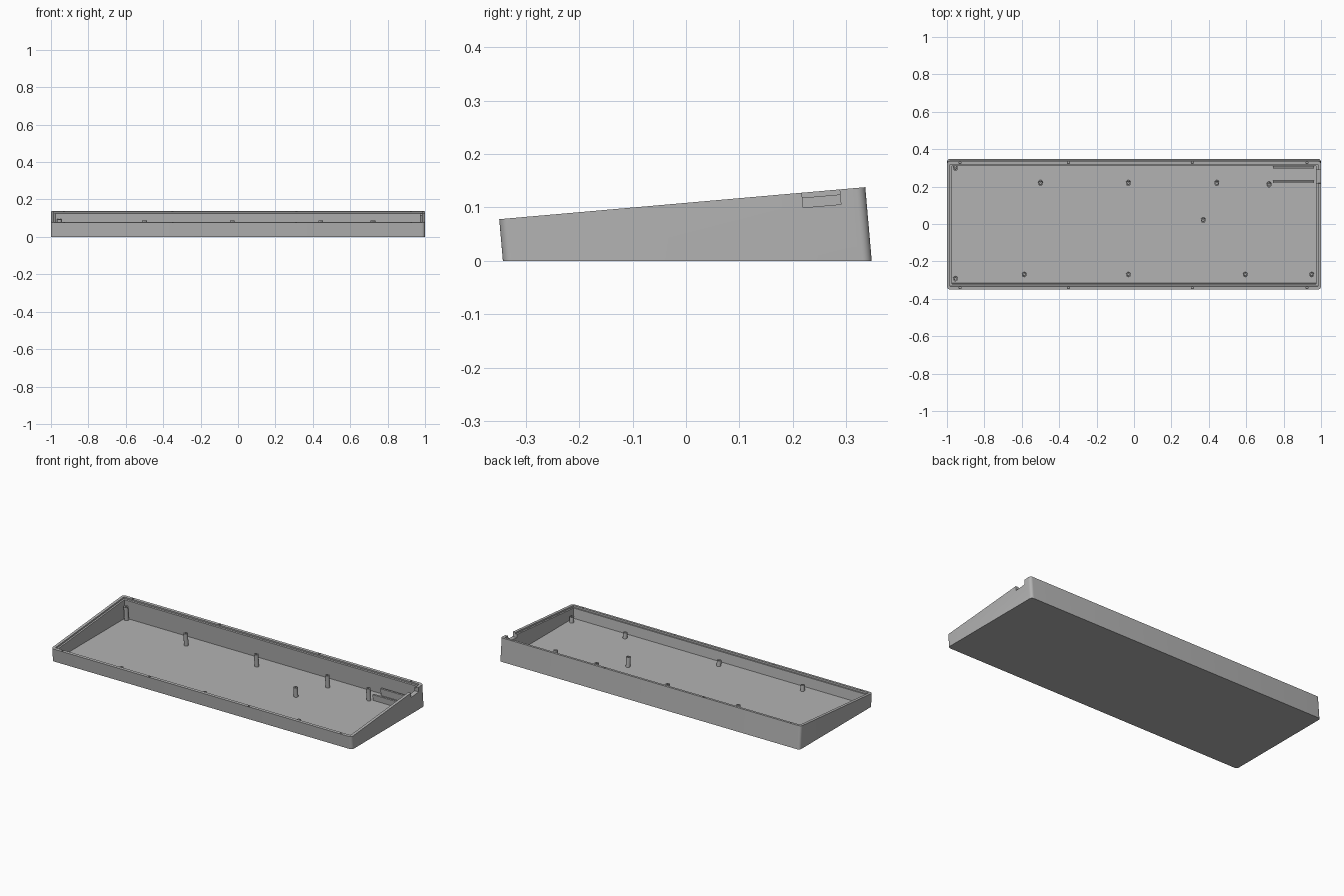
import bpy, bmesh, math
from mathutils import Matrix, Vector

if "Cube" in bpy.data.objects:
    bpy.data.objects.remove(bpy.data.objects["Cube"], do_unlink=True)

# Tilted frame: x across, v along the sloping rim, w perpendicular to the rim
TILT = math.atan2(0.06, 0.686)
FRAME = Matrix.Translation((0, -0.007, 0.108)) @ Matrix.Rotation(TILT, 4, 'X')
FLOOR = 0.012

grey = bpy.data.materials.new("case grey")
grey.use_nodes = True
grey.diffuse_color = (0.45, 0.45, 0.45, 1)
grey.node_tree.nodes["Principled BSDF"].inputs["Base Color"].default_value = (0.45, 0.45, 0.45, 1)


def rect(x0, x1, v0, v1, r=0.0, seg=6):
    """Rectangle outline, with rounded corners when r > 0."""
    if r == 0:
        return [(x0, v0), (x1, v0), (x1, v1), (x0, v1)]
    pts = []
    centres = [(x1 - r, v1 - r), (x0 + r, v1 - r), (x0 + r, v0 + r), (x1 - r, v0 + r)]
    for k, (cx, cv) in enumerate(centres):
        for i in range(seg + 1):
            a = (k + i / seg) * math.pi / 2
            pts.append((cx + r * math.cos(a), cv + r * math.sin(a)))
    return pts


def circle(x, v, r, n=20):
    return [(x + r * math.cos(2 * math.pi * i / n), v + r * math.sin(2 * math.pi * i / n))
            for i in range(n)]


def prisms(name, outlines, w0, w1, cut_z=None):
    """Extrude outlines from w0 to w1 in the tilted frame, trimmed flat below cut_z."""
    bm = bmesh.new()
    for pts in outlines:
        low = [bm.verts.new(FRAME @ Vector((x, v, w0))) for x, v in pts]
        high = [bm.verts.new(FRAME @ Vector((x, v, w1))) for x, v in pts]
        bm.faces.new(low)
        bm.faces.new(high)
        for i in range(len(pts)):
            j = (i + 1) % len(pts)
            bm.faces.new((low[i], low[j], high[j], high[i]))
    if cut_z is not None:
        bmesh.ops.bisect_plane(bm, geom=bm.verts[:] + bm.edges[:] + bm.faces[:],
                               plane_co=(0, 0, cut_z), plane_no=(0, 0, 1), clear_inner=True)
        bmesh.ops.edgeloop_fill(bm, edges=[e for e in bm.edges if e.is_boundary])
    bmesh.ops.recalc_face_normals(bm, faces=bm.faces[:])
    mesh = bpy.data.meshes.new(name)
    bm.to_mesh(mesh)
    bm.free()
    mesh.materials.append(grey)
    obj = bpy.data.objects.new(name, mesh)
    bpy.context.scene.collection.objects.link(obj)
    return obj


def activate(obj):
    bpy.ops.object.select_all(action='DESELECT')
    obj.select_set(True)
    bpy.context.view_layer.objects.active = obj


def carve(obj, cutter):
    """Subtract the cutter from the object and discard it."""
    cutter.hide_render = True
    mod = obj.modifiers.new("cut", 'BOOLEAN')
    mod.operation = 'DIFFERENCE'
    mod.solver = 'EXACT'
    mod.object = cutter
    activate(obj)
    bpy.ops.object.modifier_apply(modifier=mod.name)
    bpy.data.objects.remove(cutter, do_unlink=True)


def smooth(obj):
    activate(obj)
    bpy.ops.object.shade_smooth_by_angle(angle=math.radians(30))


# Wedge-shaped tray with rounded upright corners
tray = prisms("tray", [rect(-1, 1, -0.3443, 0.3443, 0.017)], -0.25, 0, 0)
carve(tray, prisms("cavity_cutter", [rect(-0.973, 0.973, -0.3165, 0.3165)], -0.25, 0.05, FLOOR))
# Shallow step inside the rim
carve(tray, prisms("step_cutter", [rect(-0.983, 0.983, -0.3275, 0.3275)], -0.0095, 0.06))
# Port notch in the left side wall
carve(tray, prisms("notch_cutter", [rect(0.95, 1.05, 0.225, 0.296)], -0.028, 0.07))
# Screw holes in the front and back rims
carve(tray, prisms("rim_hole_cutter",
                   [circle(x, v, 0.006, 12) for x in (-0.93, -0.35, 0.312, 0.925)
                    for v in (-0.336, 0.336)], -0.03, 0.02))
smooth(tray)

# Standoffs rising from the floor to one sloping plane, with screw holes
POSTS = [(-0.955, 0.302), (-0.5, 0.22), (-0.03, 0.22), (0.443, 0.22), (0.722, 0.212),
         (0.37, 0.022), (-0.955, -0.292), (-0.587, -0.27), (-0.03, -0.27),
         (0.595, -0.27), (0.95, -0.27)]
standoffs = prisms("standoffs", [circle(x, v, 0.0125) for x, v in POSTS], -0.2, -0.04, FLOOR - 0.004)
carve(standoffs, prisms("standoff_hole_cutter",
                        [circle(x, v, 0.006, 12) for x, v in POSTS], -0.06, 0))
smooth(standoffs)

# Two guide rails beside the port notch
for name, v in (("front_rail", 0.226), ("back_rail", 0.302)):
    prisms(name, [rect(0.742, 0.962, v - 0.005, v + 0.005)], -0.2, -0.08, FLOOR - 0.004)
